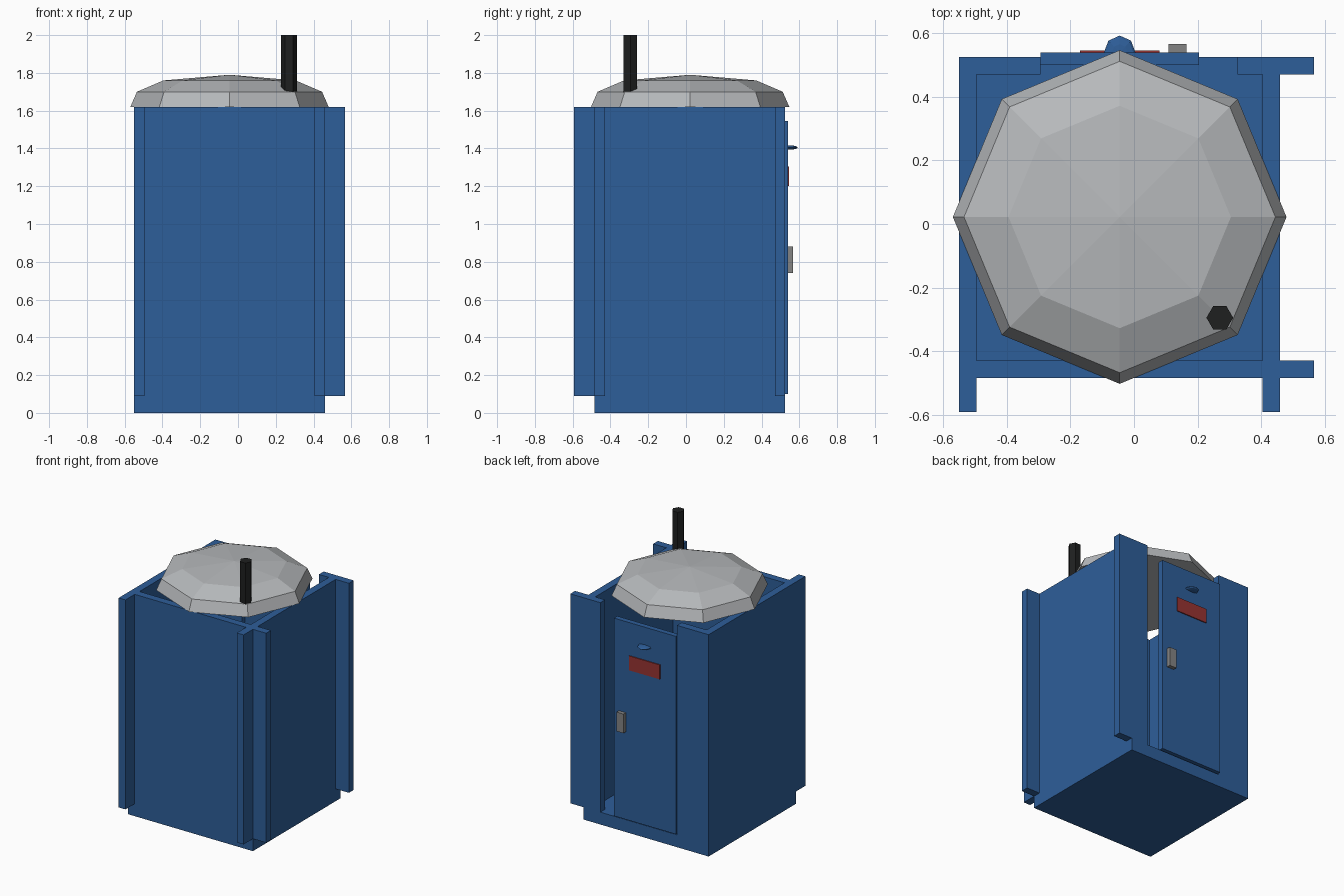
import bpy, bmesh, math
from mathutils import Matrix

if "Cube" in bpy.data.objects:
    bpy.data.objects.remove(bpy.data.objects["Cube"])


def material(name, rgb):
    m = bpy.data.materials.new(name)
    m.diffuse_color = (*rgb, 1)
    m.use_nodes = True
    m.node_tree.nodes["Principled BSDF"].inputs["Base Color"].default_value = m.diffuse_color
    return m


BLUE = material("blue plastic", (0.027, 0.112, 0.32))
GREY = material("light grey", (0.47, 0.485, 0.50))
BLACK = material("black pipe", (0.013, 0.014, 0.014))
RED = material("sign red", (0.31, 0.034, 0.032))
STEEL = material("handle grey", (0.23, 0.23, 0.23))


def finish(name, bm, mat):
    bmesh.ops.recalc_face_normals(bm, faces=bm.faces[:])
    me = bpy.data.meshes.new(name)
    bm.to_mesh(me)
    bm.free()
    me.materials.append(mat)
    ob = bpy.data.objects.new(name, me)
    bpy.context.collection.objects.link(ob)
    return ob


def box(name, x, y, z, mat=BLUE):
    bm = bmesh.new()
    size = Matrix.Diagonal((x[1] - x[0], y[1] - y[0], z[1] - z[0], 1))
    centre = Matrix.Translation((sum(x) / 2, sum(y) / 2, sum(z) / 2))
    bmesh.ops.create_cube(bm, size=1, matrix=centre @ size)
    return finish(name, bm, mat)


def dome(name, centre, rings, apex, mat, sides=8):
    """Closed low-poly dome from (radius, height) rings up to an apex."""
    bm = bmesh.new()
    cx, cy = centre
    loops = []
    for r, z in rings:
        loops.append([bm.verts.new((cx + r * math.cos(2 * math.pi * i / sides),
                                    cy + r * math.sin(2 * math.pi * i / sides), z))
                      for i in range(sides)])
    top = bm.verts.new((cx, cy, apex))
    bm.faces.new(loops[0])
    for i in range(sides):
        j = (i + 1) % sides
        for a, b in zip(loops, loops[1:]):
            bm.faces.new((a[i], a[j], b[j], b[i]))
        bm.faces.new((loops[-1][i], loops[-1][j], top))
    return finish(name, bm, mat)


# Base slab and overlapping wall panels; the panels overhang at the corners
H = (0.09, 1.62)
box("base", (-0.55, 0.46), (-0.485, 0.525), (0, 0.09))
box("left_wall", (-0.55, -0.495), (-0.592, 0.525), H)
box("right_wall", (0.405, 0.46), (-0.592, 0.525), H)
box("front_wall", (-0.55, 0.567), (-0.485, -0.43), H)
box("back_panel_left", (-0.55, -0.295), (0.47, 0.525), H)
box("back_panel_right", (0.325, 0.567), (0.47, 0.525), H)

# Door with sign and handle
box("door", (-0.295, 0.205), (0.50, 0.539), (0.10, 1.545))
box("door_sign", (-0.17, 0.08), (0.537, 0.546), (1.20, 1.305), RED)
box("door_handle", (0.108, 0.165), (0.537, 0.567), (0.74, 0.88), STEEL)

# Flattened knob on the door
bm = bmesh.new()
bmesh.ops.create_uvsphere(bm, u_segments=8, v_segments=6, radius=1,
                          matrix=Matrix.Translation((-0.045, 0.539, 1.405))
                          @ Matrix.Diagonal((0.05, 0.054, 0.012, 1)))
finish("door_knob", bm, BLUE)

# Domed roof
dome("roof", (-0.045, 0.022),
     [(0.525, 1.62), (0.49, 1.70), (0.35, 1.76)], 1.79, GREY)

# Vent pipe, hexagonal
bm = bmesh.new()
bmesh.ops.create_cone(bm, cap_ends=True, segments=6, radius1=0.042, radius2=0.042,
                      depth=0.34, matrix=Matrix.Translation((0.27, -0.295, 1.83))
                      @ Matrix.Rotation(math.pi / 6, 4, 'Z'))
# Turn so that two corners lie along x
xs = [v.co.x for v in bm.verts]
if max(xs) - min(xs) < 0.08:
    bmesh.ops.rotate(bm, verts=bm.verts[:], cent=(0.27, -0.295, 0),
                     matrix=Matrix.Rotation(math.pi / 6, 3, 'Z'))
finish("vent_pipe", bm, BLACK)
